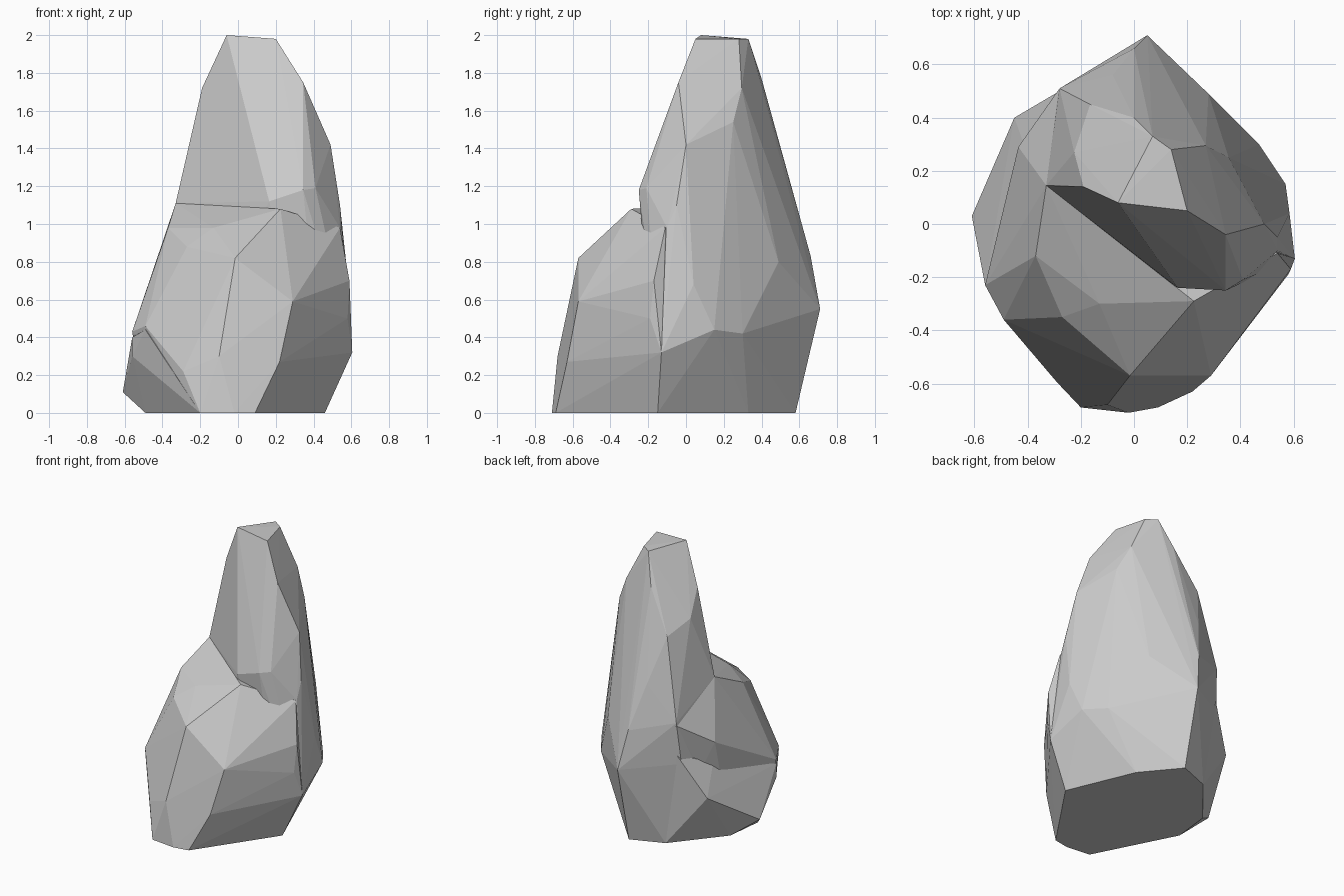
import bpy, bmesh


def hull(name, points):
    """Faceted stone chunk wrapped around a few corner points."""
    bm = bmesh.new()
    for p in points:
        bm.verts.new(p)
    bmesh.ops.convex_hull(bm, input=bm.verts[:])
    loose = [v for v in bm.verts if not v.link_faces]
    bmesh.ops.delete(bm, geom=loose, context='VERTS')
    bmesh.ops.recalc_face_normals(bm, faces=bm.faces[:])
    me = bpy.data.meshes.new(name)
    bm.to_mesh(me)
    bm.free()
    ob = bpy.data.objects.new(name, me)
    bpy.context.collection.objects.link(ob)
    return ob


# tall spire: top cap, upper facets, right flank, back, footing
spire = hull("rock", [
    (-.06, .08, 2), (.2, .05, 1.98), (.14, .28, 1.98), (.07, .33, 1.98),
    (-.19, .14, 1.72), (-.225, .27, 1.55), (-.165, .45, 1.47), (0, .4, 1.77),
    (.345, -.04, 1.75), (.27, .295, 1.72), (.356, .25, 1.54), (.49, 0, 1.42),
    (.345, -.25, 1.18), (.41, -.21, 1.19), (.165, -.24, 1.12), (-.33, .145, 1.11),
    (.54, -.05, 1.1), (.54, -.1, .98), (.585, .04, .68), (.605, -.13, .32),
    (.57, .15, .44), (.47, .3, .42), (.28, .49, .8), (-.08, .56, 1.15),
    (0, .66, .83), (.05, .71, .55), (-.28, .51, .9), (-.3, .48, .6),
    (-.44, .15, 0), (-.18, .49, 0), (.05, .58, 0), (.257, .33, 0), (.46, -.15, 0)])

# low shoulder: ledge, front facets, left lip, footing
shoulder = hull("shoulder", [
    (-.33, .145, 1.11), (-.37, -.12, .98), (-.13, -.3, .98), (.225, -.29, 1.08),
    (.54, -.11, .98), (-.27, -.35, .88), (-.015, -.57, .82), (.29, -.57, .59),
    (.59, -.17, .7), (.58, -.19, .5), (.605, -.13, .32), (.22, -.63, .27),
    (-.1, -.68, .3), (-.49, -.36, .46), (-.29, -.595, .22), (-.56, -.23, .43),
    (-.435, .29, .72), (-.28, .51, .88), (-.51, -.1, .55), (-.2, -.69, 0),
    (-.02, -.71, 0), (.09, -.69, 0), (.46, -.15, 0), (.2, .3, 0),
    (-.42, .1, 0), (-.49, -.12, 0), (-.15, .45, 0)])

# left foot that sticks out under the shoulder's lip
foot = hull("foot", [
    (-.56, -.23, .4), (-.61, .03, .11), (-.45, .4, .36), (-.28, .5, .66),
    (-.4, .26, .56), (-.56, -.23, .3), (-.49, -.36, .44), (-.2, -.69, 0),
    (-.46, .15, 0), (-.18, .49, 0), (-.49, -.12, 0), (0, 0, 0), (0, 0, .5)])

# fuse the chunks into one stone
bpy.context.view_layer.objects.active = spire
spire.select_set(True)
for part in (shoulder, foot):
    mod = spire.modifiers.new("fuse", 'BOOLEAN')
    mod.operation = 'UNION'
    mod.solver = 'EXACT'
    mod.object = part
    bpy.ops.object.modifier_apply(modifier=mod.name)
    bpy.data.objects.remove(part)
